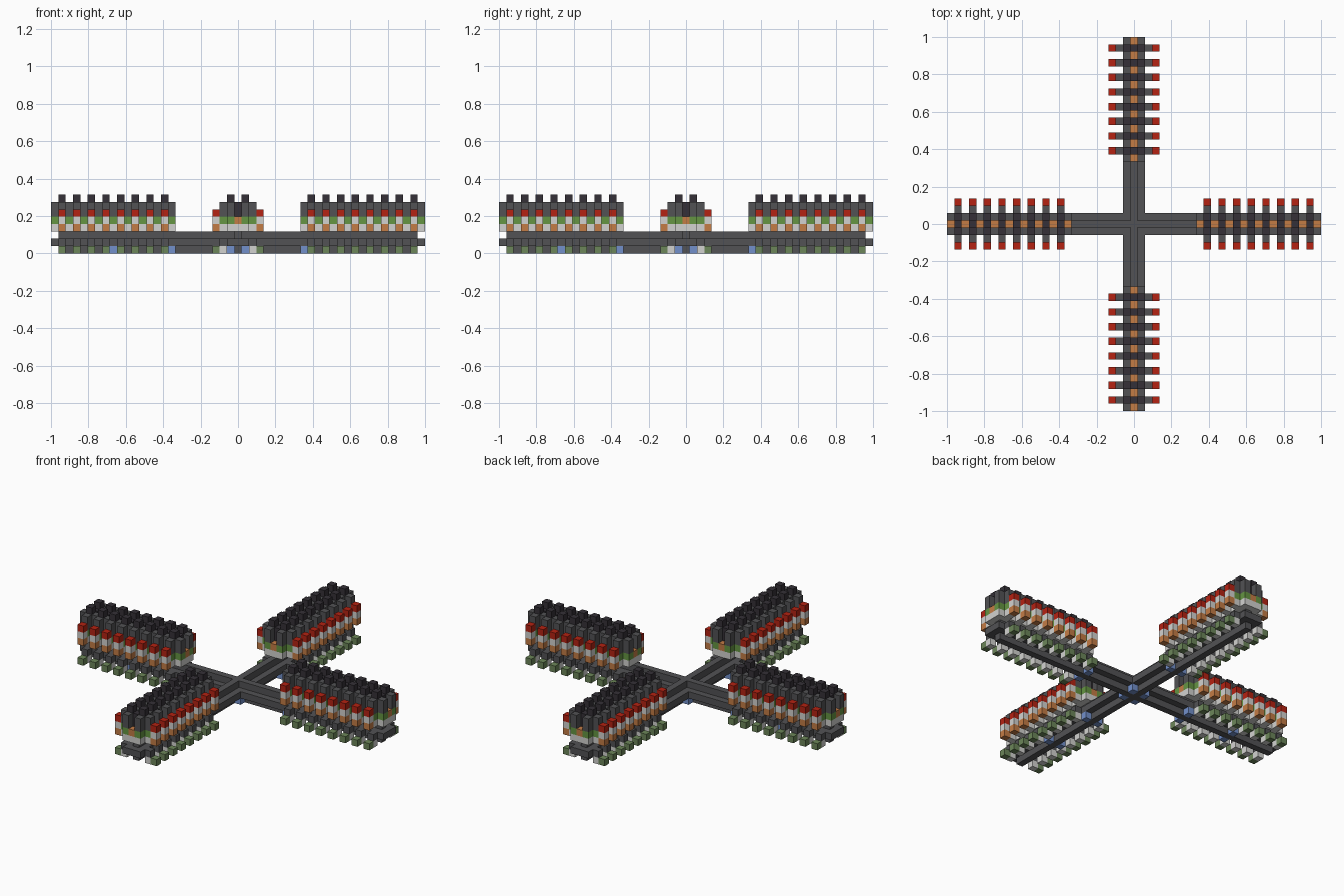
import bpy, bmesh
from mathutils import Matrix, Vector
from math import pi

if "Cube" in bpy.data.objects:
    bpy.data.objects.remove(bpy.data.objects["Cube"], do_unlink=True)

CELL = 2 / 51


def material(name, r, g, b):
    m = bpy.data.materials.new(name)
    m.use_nodes = True
    m.diffuse_color = (r, g, b, 1)
    bsdf = next(n for n in m.node_tree.nodes if n.type == 'BSDF_PRINCIPLED')
    bsdf.inputs["Base Color"].default_value = (r, g, b, 1)
    return m


grey = material("grey", .085, .085, .09)
dark = material("dark grey", .035, .03, .038)
red = material("red", .46, .016, .006)
orange = material("orange", .55, .2, .06)
white = material("off white", .65, .65, .63)
green = material("green", .13, .3, .055)
moss = material("moss green", .15, .24, .1)
blue = material("blue", .17, .28, .6)


def part(name, mat, boxes, turns=(0, 1, 2, 3)):
    """Boxes are inclusive cell ranges (along, side, row), repeated on each arm."""
    bm = bmesh.new()
    for turn in turns:
        spin = Matrix.Rotation(turn * pi / 2, 4, 'Z')
        for spans in boxes:
            lo = Vector([s[0] for s in spans])
            hi = Vector([s[1] for s in spans])
            mid = (lo + hi) / 2 + Vector((0, 0, .5))
            size = hi - lo + Vector((1, 1, 1))
            place = (spin @ Matrix.Translation(mid * CELL)
                     @ Matrix.Diagonal((*(size * CELL), 1)))
            bmesh.ops.create_cube(bm, size=1, matrix=place)
    mesh = bpy.data.meshes.new(name)
    bm.to_mesh(mesh)
    bm.free()
    mesh.materials.append(mat)
    obj = bpy.data.objects.new(name, mesh)
    bpy.context.scene.collection.objects.link(obj)


def both(along, side, row):
    """One box for each listed position on both sides of the arm."""
    return [((a, a), (s * side, s * side), row) for a in along for s in (-1, 1)]


fingers = range(10, 25, 2)
gaps = range(9, 26, 2)

# Cross beams with a plus-shaped section
part("beam_top_ridge", grey, [((1, 24), (0, 0), (2, 2))])
part("beam_middle", grey, [((2, 25), (-1, 1), (1, 1))])
part("beam_bottom_ridge", grey, [((1, 24), (0, 0), (0, 0))])
part("beam_hub", grey, [((-1, 1), (-1, 1), (1, 1)), ((0, 0), (0, 0), (0, 0)),
                        ((0, 0), (0, 0), (2, 2))], turns=(0,))

# Blue blocks below the beams
part("hub_lights", blue, [((1, 1), (1, 1), (0, 0))])
part("inner_lights", blue, both([9], 1, (0, 0)))
part("outer_lights", blue, both([17], 1, (0, 0)), turns=(2, 3))

# Body of each arm
part("body_base", white, [((9, 25), (-1, 1), (3, 3))])
part("body_band", green, [((9, 25), (s, s), (4, 4)) for s in (-1, 1)])
part("body_core", orange, [((9, 25), (0, 0), (4, 4))])
part("body_walls", grey, [((9, 25), (s, s), (5, 6)) for s in (-1, 1)])
part("cross_walls", dark, [((a, a), (0, 0), (5, 6)) for a in fingers])
part("roof_studs", dark, both(fingers, 1, (7, 7)))

# Side ribs
part("rib_upper", grey, both(fingers, 2, (5, 6)))
part("rib_middle", green, both(fingers, 2, (4, 4)))
part("rib_lower", white, both(fingers, 2, (3, 3)))
part("rib_red_tip", red, both(fingers, 3, (5, 5)))
part("rib_white_tip", white, both(fingers, 3, (4, 4)))
part("rib_orange_tip", orange, both(fingers, 3, (3, 3)))

# Lower feet
part("foot_bracket", grey, both(fingers, 2, (1, 1)))
part("foot_inner", white, both(fingers, 2, (0, 0)))
part("foot_outer", moss, both(fingers, 3, (0, 0)))
